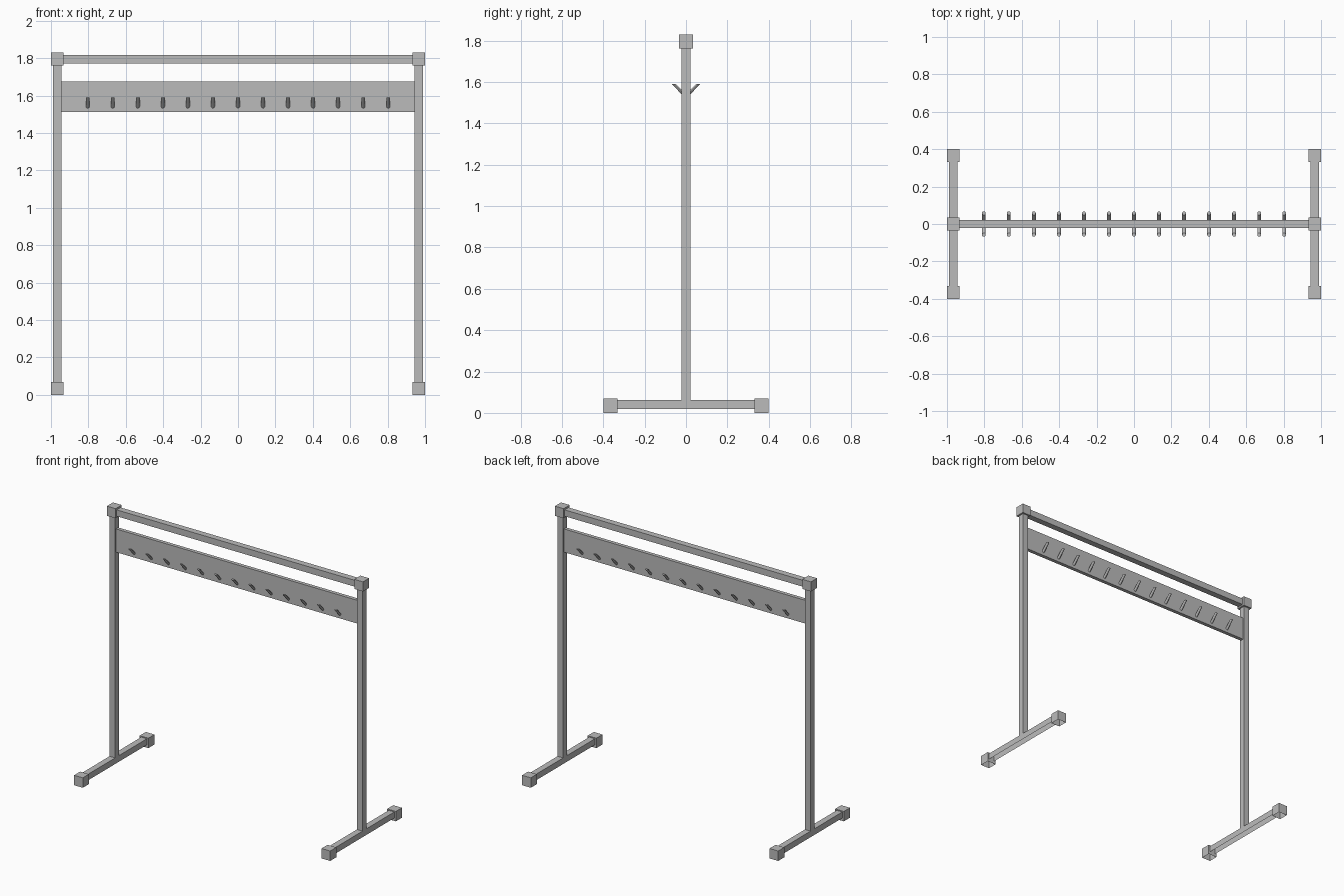
import bpy
import bmesh
import math
from mathutils import Matrix, Vector

default = bpy.data.objects.get("Cube")
if default:
    bpy.data.objects.remove(default, do_unlink=True)

grey = bpy.data.materials.new("light_grey_metal")
grey.use_nodes = True
grey.diffuse_color = (0.5, 0.5, 0.5, 1)
grey.node_tree.nodes["Principled BSDF"].inputs["Base Color"].default_value = (0.5, 0.5, 0.5, 1)


def finish(name, bm):
    mesh = bpy.data.meshes.new(name)
    bm.to_mesh(mesh)
    bm.free()
    mesh.materials.append(grey)
    obj = bpy.data.objects.new(name, mesh)
    bpy.context.collection.objects.link(obj)
    return obj


def box(name, low, high, open_bottom=False):
    """Box between two corners, optionally without its underside."""
    low, high = Vector(low), Vector(high)
    bm = bmesh.new()
    bmesh.ops.create_cube(bm, size=1)
    bmesh.ops.scale(bm, vec=high - low, verts=bm.verts)
    bmesh.ops.translate(bm, vec=(low + high) / 2, verts=bm.verts)
    if open_bottom:
        bm.normal_update()
        under = [f for f in bm.faces if f.normal.z < -0.5]
        bmesh.ops.delete(bm, geom=under, context='FACES_ONLY')
    return finish(name, bm)


def hook(name, x, side):
    """Slanted round peg with a level top, rising out of the board."""
    y0, y1, z0, z1 = 0.003, 0.058, 1.532, 1.59
    bm = bmesh.new()
    bmesh.ops.create_cone(bm, cap_ends=True, segments=12, radius1=RADIUS,
                          radius2=RADIUS, depth=z1 - z0)
    shear = Matrix.Identity(4)
    shear[1][2] = side * (y1 - y0) / (z1 - z0)
    centre = Matrix.Translation((x, side * (y0 + y1) / 2, (z0 + z1) / 2))
    bmesh.ops.transform(bm, matrix=centre @ shear, verts=bm.verts)
    for f in bm.faces:
        f.smooth = len(f.verts) == 4
    obj = finish(name, bm)
    obj.data.set_sharp_from_angle(angle=math.radians(40))


POST_X = 0.966      # post centre line
TUBE = 0.022        # half width of the tubes
CAP = 0.034         # half width of the end blocks
REACH = 0.366       # foot block centre
RADIUS = 0.01
HOOKS = 13

# Side frames: post, foot bar and end blocks
for side, label in ((1, "left"), (-1, "right")):
    x = side * POST_X
    box(f"{label}_post", (x - TUBE, -TUBE, 0.062), (x + TUBE, TUBE, 1.762))
    box(f"{label}_top_block", (x - CAP, -CAP, 1.762), (x + CAP, CAP, 1.83))
    box(f"{label}_foot_bar", (x - TUBE, CAP - REACH, 0.02),
        (x + TUBE, REACH - CAP, 0.063), open_bottom=True)
    for end, end_label in ((-1, "front"), (1, "back")):
        y = end * REACH
        box(f"{label}_{end_label}_foot_block", (x - CAP, y - CAP, 0),
            (x + CAP, y + CAP, 0.07), open_bottom=True)

# Top rail and hook board
box("top_rail", (CAP - POST_X, -TUBE, 1.772), (POST_X - CAP, TUBE, 1.817))
box("hook_board", (TUBE - POST_X, -0.013, 1.512), (POST_X - TUBE, 0.013, 1.676))

# Hooks on both faces of the board
for i in range(HOOKS):
    x = (i - (HOOKS - 1) / 2) * 0.1338
    hook(f"front_hook_{i + 1}", x, -1)
    hook(f"back_hook_{i + 1}", x, 1)
